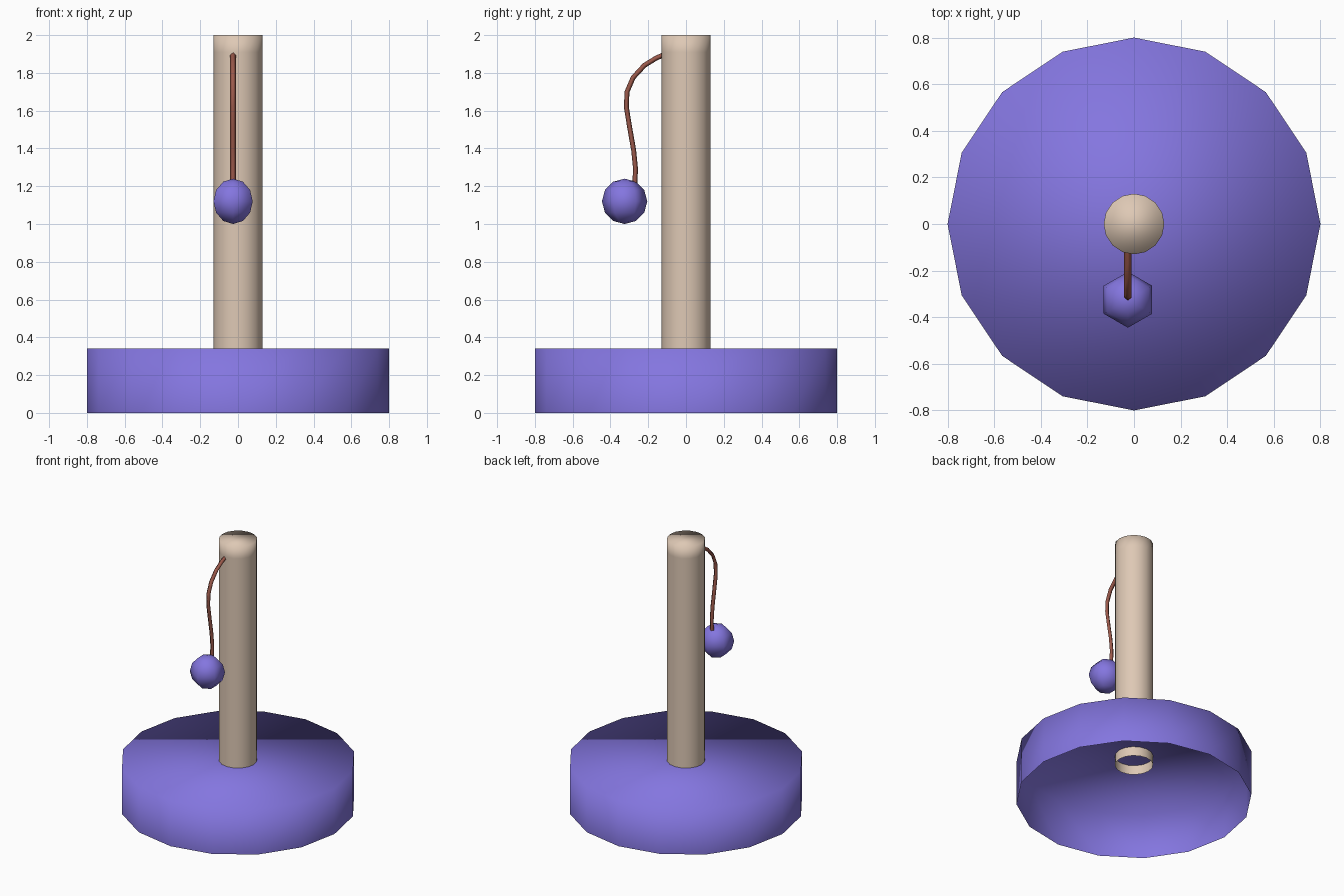
import bpy, bmesh, math
from mathutils import Vector

if "Cube" in bpy.data.objects:
    bpy.data.objects.remove(bpy.data.objects["Cube"])


def material(name, rgb):
    m = bpy.data.materials.new(name)
    m.diffuse_color = (*rgb, 1)
    m.use_nodes = True
    m.node_tree.nodes["Principled BSDF"].inputs["Base Color"].default_value = m.diffuse_color
    return m


PURPLE = material("purple_fabric", (0.23, 0.18, 0.74))
BEIGE = material("beige_sisal", (0.73, 0.58, 0.46))
BROWN = material("brown_string", (0.33, 0.10, 0.07))


def finish(name, bm, mat):
    for f in bm.faces:
        f.smooth = True
    mesh = bpy.data.meshes.new(name)
    bm.to_mesh(mesh)
    bm.free()
    mesh.materials.append(mat)
    obj = bpy.data.objects.new(name, mesh)
    bpy.context.collection.objects.link(obj)
    return obj


def skin(bm, rings):
    for a, b in zip(rings, rings[1:]):
        n = len(a)
        for i in range(n):
            j = (i + 1) % n
            bm.faces.new((a[i], a[j], b[j], b[i]))


def open_tube(name, radius, heights, mat, sides=16):
    """Upright cylinder with a closed top and an open bottom."""
    bm = bmesh.new()
    rings = [[bm.verts.new((radius * math.cos(math.tau * i / sides),
                            radius * math.sin(math.tau * i / sides), z))
              for i in range(sides)] for z in heights]
    skin(bm, rings)
    bm.faces.new(rings[-1])
    return finish(name, bm, mat)


# Base shell and post, both hollow underneath
open_tube("base", 0.80, (0.0, 0.34), PURPLE)
open_tube("post", 0.13, (0.27, 1.91, 2.0), BEIGE)

# Hanging string: diamond section swept along a path in the y-z plane
X = -0.026
path = [(-0.11, 1.90), (-0.16, 1.877), (-0.22, 1.84), (-0.28, 1.775),
        (-0.312, 1.70), (-0.316, 1.62), (-0.298, 1.51), (-0.277, 1.39),
        (-0.267, 1.29), (-0.272, 1.20)]
pts = [Vector((X, y, z)) for y, z in path]
bm = bmesh.new()
rings = []
for i, p in enumerate(pts):
    t = (pts[min(i + 1, len(pts) - 1)] - pts[max(i - 1, 0)]).normalized()
    side = Vector((1, 0, 0))
    out = t.cross(side)
    rings.append([bm.verts.new(p + o) for o in
                  (side * 0.016, out * 0.013, side * -0.016, out * -0.013)])
skin(bm, rings)
bmesh.ops.recalc_face_normals(bm, faces=bm.faces)
finish("string", bm, BROWN)

# Toy ball: six-sided sphere with corners pointing front and back
bm = bmesh.new()
bmesh.ops.create_uvsphere(bm, u_segments=6, v_segments=6, radius=0.12)
corner = max(bm.verts, key=lambda v: v.co.xy.length).co
turn = math.pi / 2 - math.atan2(corner.y, corner.x)
for v in bm.verts:
    x, y = v.co.x, v.co.y
    v.co.x = x * math.cos(turn) - y * math.sin(turn) + X
    v.co.y = x * math.sin(turn) + y * math.cos(turn) - 0.325
    v.co.z += 1.12
finish("toy_ball", bm, PURPLE)
